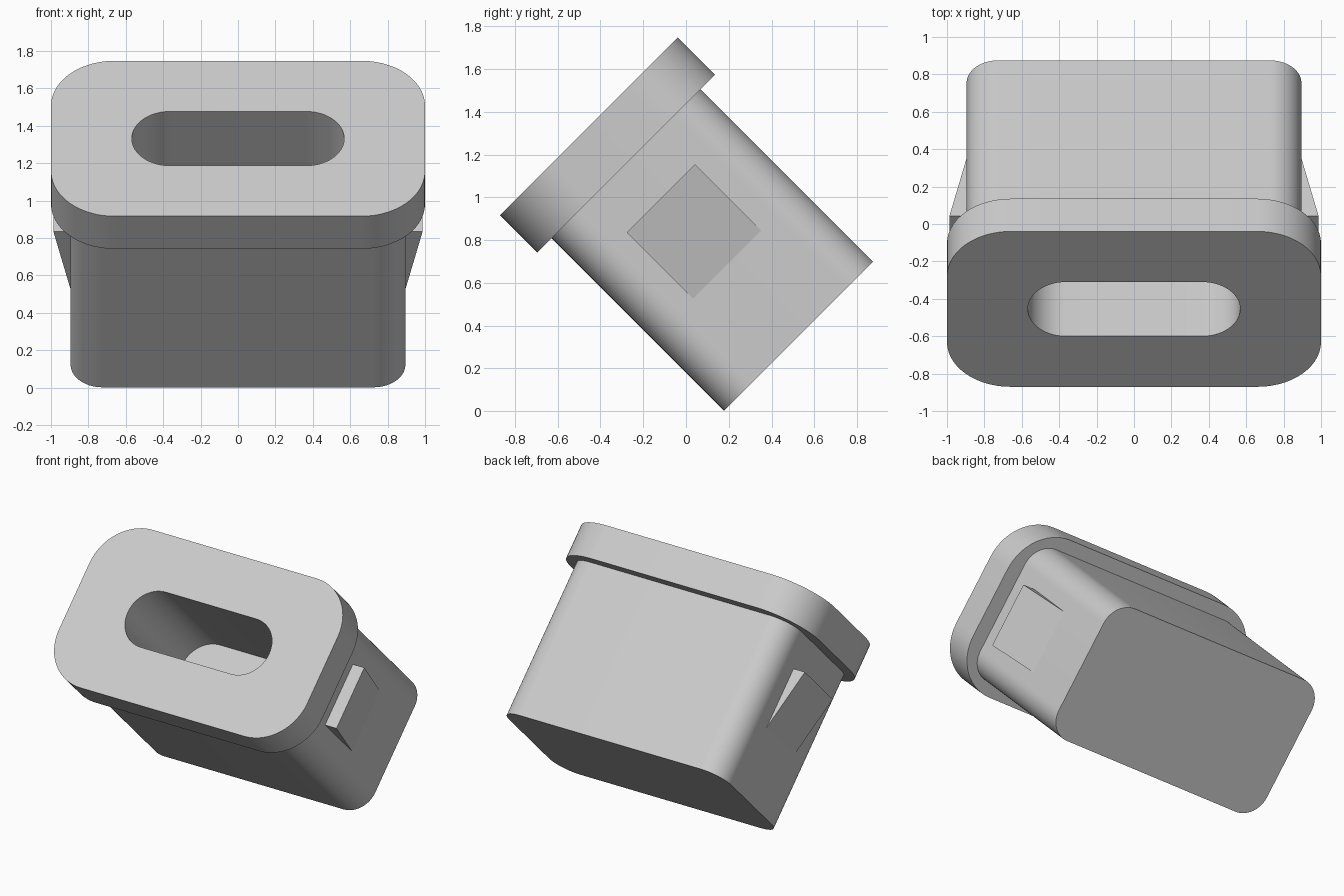
import bpy, bmesh, math
from mathutils import Matrix

cube = bpy.data.objects.get("Cube")
if cube:
    bpy.data.objects.remove(cube, do_unlink=True)

grey = bpy.data.materials.new("plain grey")
grey.use_nodes = True
COLOUR = (0.6, 0.6, 0.6, 1)
grey.diffuse_color = COLOUR
grey.node_tree.nodes["Principled BSDF"].inputs["Base Color"].default_value = COLOUR

# The whole part leans back: local z = 0 is the flange face, depth runs along -z
TILT = Matrix.Translation((0, -0.455, 1.332)) @ Matrix.Rotation(math.radians(45), 4, "X")
FLANGE = (2.0, 1.175, 0.34)      # width, height, corner radius
BODY = (1.79, 0.986, 0.17)
SLOT = (1.136, 0.41, 0.2045)
FLANGE_DEPTH, TOTAL_DEPTH, SLOT_DEPTH = 0.247, 1.388, 0.88
CORNER_STEPS = 14


def rounded_ring(bm, size, z):
    """Counter-clockwise rounded rectangle at height z."""
    w, h, r = size
    ring = []
    for k, (sx, sy) in enumerate(((1, 1), (-1, 1), (-1, -1), (1, -1))):
        for i in range(CORNER_STEPS + 1):
            a = math.pi / 2 * (k + i / CORNER_STEPS)
            ring.append(bm.verts.new((sx * (w / 2 - r) + r * math.cos(a),
                                      sy * (h / 2 - r) + r * math.sin(a), z)))
    return ring


def finish(name, bm):
    mesh = bpy.data.meshes.new(name)
    bm.to_mesh(mesh)
    bm.free()
    mesh.materials.append(grey)
    obj = bpy.data.objects.new(name, mesh)
    obj.matrix_world = TILT
    bpy.context.collection.objects.link(obj)
    bpy.ops.object.select_all(action="DESELECT")
    obj.select_set(True)
    bpy.context.view_layer.objects.active = obj
    bpy.ops.object.shade_smooth_by_angle(angle=math.radians(30))
    return obj


def loft(name, sections, cap_first=False, cap_last=False):
    """Skin a series of rounded rectangles, with optional end caps."""
    bm = bmesh.new()
    rings = [rounded_ring(bm, size, z) for size, z in sections]
    for a, b in zip(rings, rings[1:]):
        for i in range(len(a)):
            j = (i + 1) % len(a)
            bm.faces.new((a[i], b[i], b[j], a[j]))
    if cap_first:
        bm.faces.new(rings[0])
    if cap_last:
        bm.faces.new(rings[-1][::-1])
    return finish(name, bm)


# Flange with the slot opening, main body, and blind slot pocket
loft("flange", [(SLOT, 0), (FLANGE, 0), (FLANGE, -FLANGE_DEPTH), (BODY, -FLANGE_DEPTH)])
loft("body", [(BODY, -FLANGE_DEPTH), (BODY, -TOTAL_DEPTH)], cap_last=True)
loft("slot_pocket", [(SLOT, -SLOT_DEPTH), (SLOT, 0)], cap_first=True)


# Wedge-shaped snap catches on both sides
def catch(name, side):
    bm = bmesh.new()
    wall, tip, half = BODY[0] / 2, 0.987, 0.226
    start, end = -0.477, -0.915
    profile = ((wall, start), (tip, start), (wall, end))
    face = bm.faces.new([bm.verts.new((side * x, -half, z)) for x, z in profile])
    grown = bmesh.ops.extrude_face_region(bm, geom=[face])["geom"]
    bmesh.ops.translate(bm, vec=(0, 2 * half, 0),
                        verts=[g for g in grown if isinstance(g, bmesh.types.BMVert)])
    bmesh.ops.recalc_face_normals(bm, faces=bm.faces)
    # Leave out the face lying against the body wall
    hidden = [f for f in bm.faces
              if all(abs(abs(v.co.x) - wall) < 1e-5 for v in f.verts)]
    bmesh.ops.delete(bm, geom=hidden, context="FACES")
    finish(name, bm)


for name, side in (("left_catch", 1), ("right_catch", -1)):
    catch(name, side)
